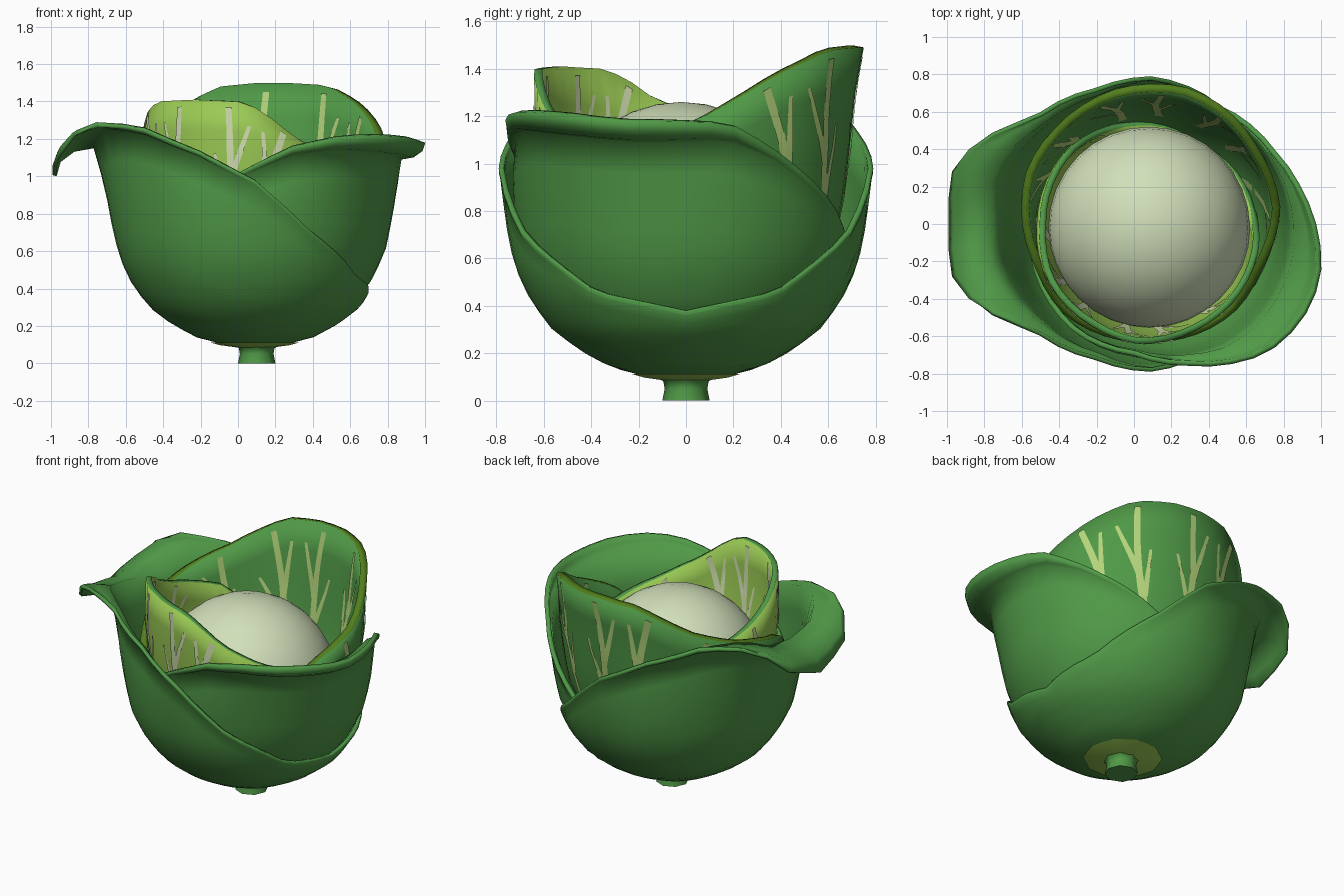
import bpy, bmesh, math
from mathutils import Vector

if "Cube" in bpy.data.objects:
    bpy.data.objects.remove(bpy.data.objects["Cube"])

AX = 0.09  # x of the plant's vertical axis


def mat(name, c):
    m = bpy.data.materials.new(name)
    m.diffuse_color = (*c, 1)
    m.use_nodes = True
    m.node_tree.nodes["Principled BSDF"].inputs["Base Color"].default_value = m.diffuse_color
    return m


GREEN = mat("leaf green", (0.080, 0.318, 0.063))
LIME = mat("young leaf lime", (0.33, 0.60, 0.09))
OLIVE = mat("olive edge", (0.085, 0.21, 0.012))
VEIN = mat("vein yellow green", (0.46, 0.66, 0.20))
PALE = mat("pale vein", (0.66, 0.76, 0.45))
CREAM = mat("heart cream", (0.64, 0.74, 0.49))

# Bowl profile shared by all leaves: (z, radius)
BOWL = [(0.09, 0.09), (0.105, 0.18), (0.14, 0.315), (0.21, 0.445), (0.30, 0.565),
        (0.42, 0.655), (0.57, 0.725), (0.75, 0.76), (0.98, 0.785), (1.6, 0.79)]


def lerp_table(table, x):
    if x <= table[0][0]:
        return table[0][1:]
    for a, b in zip(table, table[1:]):
        if x <= b[0]:
            f = (x - a[0]) / (b[0] - a[0])
            return tuple(p + (q - p) * f for p, q in zip(a[1:], b[1:]))
    return table[-1][1:]


def make_object(name, bm, mats):
    me = bpy.data.meshes.new(name)
    bm.to_mesh(me)
    bm.free()
    for m in mats:
        me.materials.append(m)
    for p in me.polygons:
        p.use_smooth = True
    ob = bpy.data.objects.new(name, me)
    bpy.context.collection.objects.link(ob)
    return ob


def leaf_surface(rim, off):
    """Rim rows: angle, crest height, crest radius, lip reach, lip droop.
    Returns f(angle, t, extra radius); t over 1 is the lip."""
    rim = sorted((a % 360, *r) for a, *r in rim)
    rim = [(rim[-1][0] - 360, *rim[-1][1:])] + rim + [(rim[0][0] + 360, *rim[0][1:])]
    z0 = 0.09 + off

    def f(ang, t, extra=0.0):
        h, rc, reach, droop = lerp_table(rim, ang % 360)
        s = min(t, 1.0) ** 2
        z = z0 + (h - z0) * s
        bowl = lambda q: max(0.03, lerp_table(BOWL, q - off)[0] - off)
        r = bowl(z) + (rc - bowl(h)) * s ** 5
        if t > 1:
            u = t - 1
            r += reach * math.sin(u * math.pi / 2)
            z -= droop * u * u
        a = math.radians(ang)
        r += extra
        return Vector((AX + r * math.cos(a), r * math.sin(a), z))
    return f


def leaf(name, f, thick, mats, rim_offset=0, lip=True, seg=48, rows=14):
    ts = [i / rows for i in range(rows + 1)] + ([1.35, 1.7, 2.0] if lip else [])
    bm = bmesh.new()
    grid = [[bm.verts.new(f(360 * j / seg, t)) for j in range(seg)] for t in ts]
    for lo, hi in zip(grid, grid[1:]):
        for j in range(seg):
            k = (j + 1) % seg
            bm.faces.new((lo[j], lo[k], hi[k], hi[j]))
    ob = make_object(name, bm, mats)
    sol = ob.modifiers.new("thickness", 'SOLIDIFY')
    sol.thickness = thick
    sol.offset = -1
    sol.material_offset_rim = rim_offset
    return ob


def veins(name, f, thick, angles, centre, material):
    """Thin branching ribbons laid on both sides of a leaf."""
    bm = bmesh.new()

    def ribbon(a0, t0, a1, t1, w0, w1, bend, extra):
        n, prev = 10, None
        for i in range(n + 1):
            u = i / n
            a = a0 + (a1 - a0) * u + bend * math.sin(math.pi * u)
            w = w0 + (w1 - w0) * u
            t = t0 + (t1 - t0) * u
            row = [bm.verts.new(f(a + d * w, t, extra)) for d in (-1, 0, 1)]
            if prev:
                for k in (0, 1):
                    q = (prev[k], prev[k + 1], row[k + 1], row[k])
                    bm.faces.new(q if extra > 0 else q[::-1])
            prev = row

    for extra in (0.005, -thick - 0.006):
        for i, a in enumerate(angles):
            lean = (a - centre) * 0.4
            side = 1 if i % 2 else -1
            ribbon(a, 0.60, a + lean, 0.985, 2.3, 1.4, 2.5 * side, extra)
            ribbon(a + lean * 0.5 + 2.3 * side, 0.79, a + lean + 10 * side, 0.95, 1.8, 0.8, 0, extra)
            ribbon(a + lean * 0.3 + side, 0.72, a + lean - 7 * side, 0.87, 1.6, 0.7, 0, extra)
    return make_object(name, bm, [material])


def lathe(name, x, profile, sides, material, cap):
    bm = bmesh.new()
    rings = [[bm.verts.new((x + r * math.cos(2 * math.pi * k / sides),
                            r * math.sin(2 * math.pi * k / sides), z))
              for k in range(sides)] for z, r in profile]
    for lo, hi in zip(rings, rings[1:]):
        for k in range(sides):
            n = (k + 1) % sides
            bm.faces.new((lo[k], lo[n], hi[n], hi[k]))
    if cap:
        bm.faces.new(rings[0][::-1])
    ob = make_object(name, bm, [material])
    bpy.context.view_layer.objects.active = ob
    ob.select_set(True)
    bpy.ops.object.shade_smooth_by_angle(angle=math.radians(50))
    ob.select_set(False)


# Outer left leaf: a tilted bowl, symmetric about y = 0, with a drooping lip
half = [(0, 1.15, 0.86, 0.20, 0.15), (15, 1.19, 0.89, 0.19, 0.09),
        (26, 1.26, 0.87, 0.15, -0.01), (42, 1.23, 0.80, 0.05, -0.04),
        (68, 1.10, 0.76, 0.025, -0.03), (90, 0.95, 0.785, 0.005, -0.03),
        (114, 0.67, 0.745, 0.005, -0.03), (145, 0.44, 0.665, 0, -0.02),
        (180, 0.36, 0.60, 0, -0.02)]
left_rim = [(180 + a, *r) for a, *r in half] + [(180 - a, *r) for a, *r in half[1:-1]]
leaf("outer_left_leaf", leaf_surface(left_rim, 0.0), 0.022, [GREEN])

# Outer right leaf with an outward flared lip
right_rim = [(-6, 1.09, 0.79, 0.12, -0.09), (-18, 1.09, 0.80, 0.155, -0.09),
             (-33, 1.11, 0.80, 0.16, -0.10), (-48, 1.13, 0.80, 0.13, -0.09),
             (-59, 1.14, 0.79, 0.08, -0.07), (-75, 1.11, 0.745, 0.04, -0.05),
             (-97, 0.99, 0.70, 0.01, -0.03), (-125, 0.80, 0.71, 0, -0.02),
             (180, 0.50, 0.65, 0, -0.02), (100, 0.50, 0.65, 0, -0.02),
             (72, 0.67, 0.71, 0, -0.02), (57, 0.80, 0.73, 0.01, -0.03),
             (30, 1.01, 0.755, 0.02, -0.04), (13, 1.10, 0.77, 0.06, -0.07)]
leaf("outer_right_leaf", leaf_surface(right_rim, 0.028), 0.028, [GREEN])

# Tall back leaf with olive edge and yellow veins
back_rim = [(a, z, r, 0, 0) for a, z, r in (
    (8, 1.21, 0.70), (34, 1.38, 0.70), (56, 1.48, 0.735), (75, 1.49, 0.755),
    (90, 1.49, 0.75), (107, 1.47, 0.745), (118, 1.40, 0.735), (135, 1.29, 0.725),
    (156, 1.20, 0.725), (172, 1.15, 0.70), (200, 1.05, 0.66), (225, 0.85, 0.67),
    (270, 0.65, 0.63), (315, 0.80, 0.65), (340, 1.06, 0.64))]
back = leaf_surface(back_rim, 0.10)
leaf("back_leaf", back, 0.045, [GREEN, OLIVE], rim_offset=1, lip=False)
veins("back_leaf_veins", back, 0.045, range(25, 150, 20), 85, VEIN)

# Young front leaf, lime with a green edge; it dips behind the heart at the back
front_rim = [(a, z, r, 0, 0) for a, z, r in (
    (138, 1.08, 0.60), (180, 1.22, 0.595), (195, 1.29, 0.61), (205, 1.36, 0.625),
    (215, 1.40, 0.63), (240, 1.41, 0.63), (262, 1.40, 0.645), (272, 1.36, 0.64),
    (290, 1.21, 0.62), (312, 1.09, 0.61), (350, 0.97, 0.59), (5, 0.65, 0.57),
    (60, 0.50, 0.52), (110, 0.65, 0.57))]
front = leaf_surface(front_rim, 0.15)
leaf("young_front_leaf", front, 0.035, [LIME, GREEN], rim_offset=1, lip=False)
veins("young_leaf_veins", front, 0.035, range(196, 300, 19), 242, PALE)

# Cream heart
bm = bmesh.new()
bmesh.ops.create_uvsphere(bm, u_segments=32, v_segments=16, radius=0.54)
bmesh.ops.translate(bm, verts=bm.verts, vec=(0.08, -0.02, 0.72))
make_object("heart", bm, [CREAM])

# Stem, slightly waisted, and the pale patch around it
lathe("stem", AX + 0.01, ((0, 0.10), (0.05, 0.09), (0.08, 0.095), (0.12, 0.15)), 8, GREEN, True)
lathe("base_patch", AX, ((0.083, 0.08), (0.097, 0.185), (0.112, 0.24)), 10, LIME, False)
